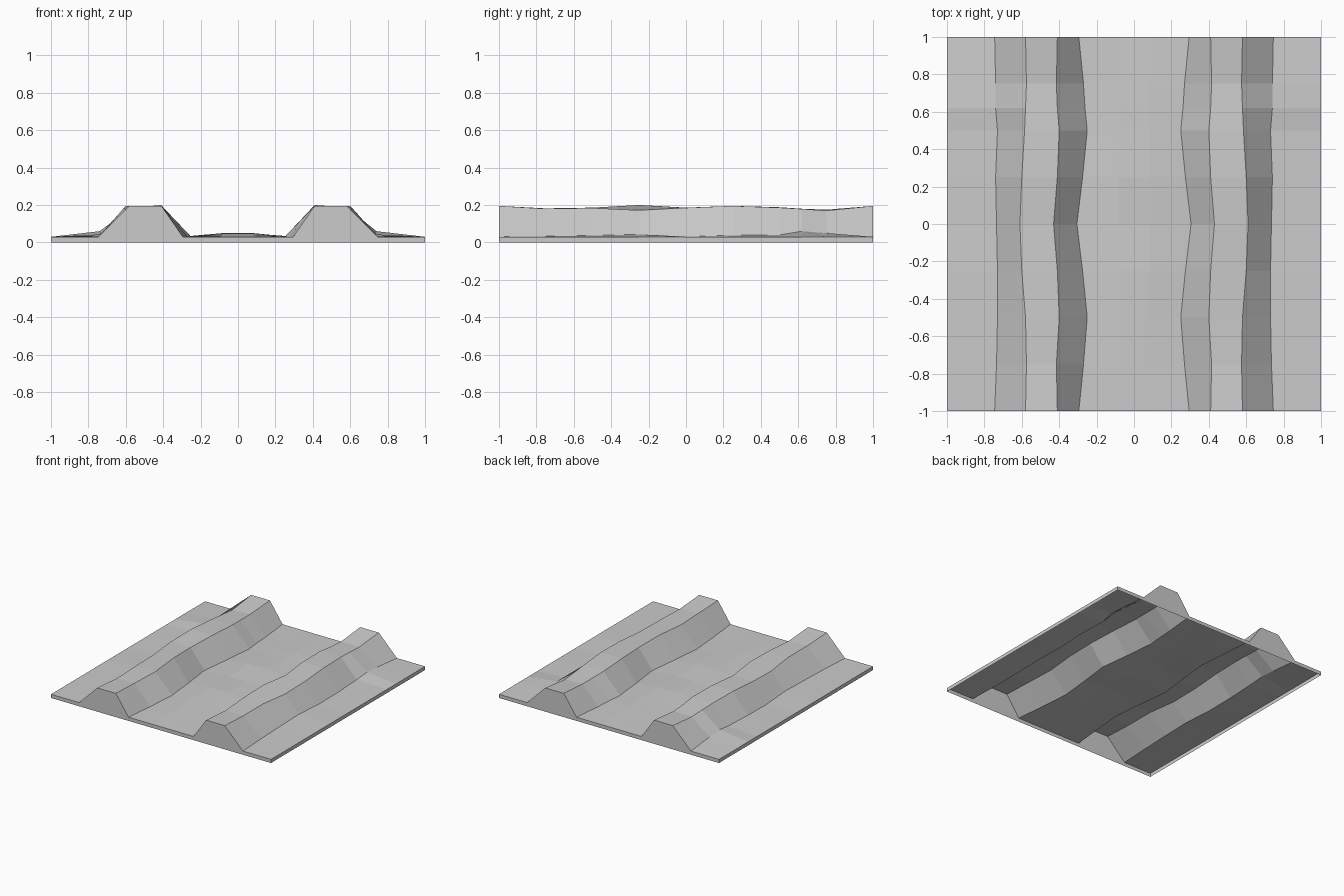
import bpy, bmesh

if "Cube" in bpy.data.objects:
    bpy.data.objects.remove(bpy.data.objects["Cube"])

# Stations along the track: y, then x of outer foot, outer crest, inner crest, inner foot,
# then heights of outer foot, outer crest, inner crest, middle
STATIONS = [
    (-1.00, .745, .58, .41, .295, .030, .195, .195, .030),
    (-0.75, .735, .575, .415, .27, .033, .180, .182, .036),
    (-0.50, .73, .58, .40, .25, .037, .184, .186, .042),
    (-0.25, .73, .60, .41, .275, .043, .172, .200, .048),
    (0.00, .735, .61, .43, .305, .031, .185, .186, .040),
    (0.25, .74, .60, .41, .275, .038, .195, .194, .050),
    (0.50, .73, .585, .40, .25, .040, .186, .188, .042),
    (0.62, .74, .58, .41, .262, .060, .179, .180, .040),
    (0.75, .74, .575, .415, .27, .050, .170, .175, .036),
    (1.00, .745, .58, .41, .295, .030, .195, .195, .030),
]
EDGE = 0.03


def cross_section(s):
    y, x1, x2, x3, x4, z1, z2, z3, zm = s
    half = [(1, EDGE), (x1, z1), (x2, z2), (x3, z3), (x4, EDGE), (.08, zm)]
    left = [(-x, y, z) for x, z in half]
    right = [(x, y, z) for x, z in reversed(half)]
    return left + right


# Ground surface with two ridges
bm = bmesh.new()
rows = [[bm.verts.new(p) for p in cross_section(s)] for s in STATIONS]
for a, b in zip(rows, rows[1:]):
    for i in range(len(a) - 1):
        bm.faces.new((a[i], a[i + 1], b[i + 1], b[i]))

# Skirt down to z = 0 all round; underside stays open
rim = [e for e in bm.edges if e.is_boundary]
new = bmesh.ops.extrude_edge_only(bm, edges=rim)["geom"]
for v in new:
    if isinstance(v, bmesh.types.BMVert):
        v.co.z = 0
bmesh.ops.recalc_face_normals(bm, faces=bm.faces)
bm.faces.ensure_lookup_table()
if bm.faces[5].normal.z < 0:
    bmesh.ops.reverse_faces(bm, faces=bm.faces)

mesh = bpy.data.meshes.new("ridged_ground_tile")
bm.to_mesh(mesh)
bm.free()
tile = bpy.data.objects.new("ridged_ground_tile", mesh)
bpy.context.collection.objects.link(tile)
